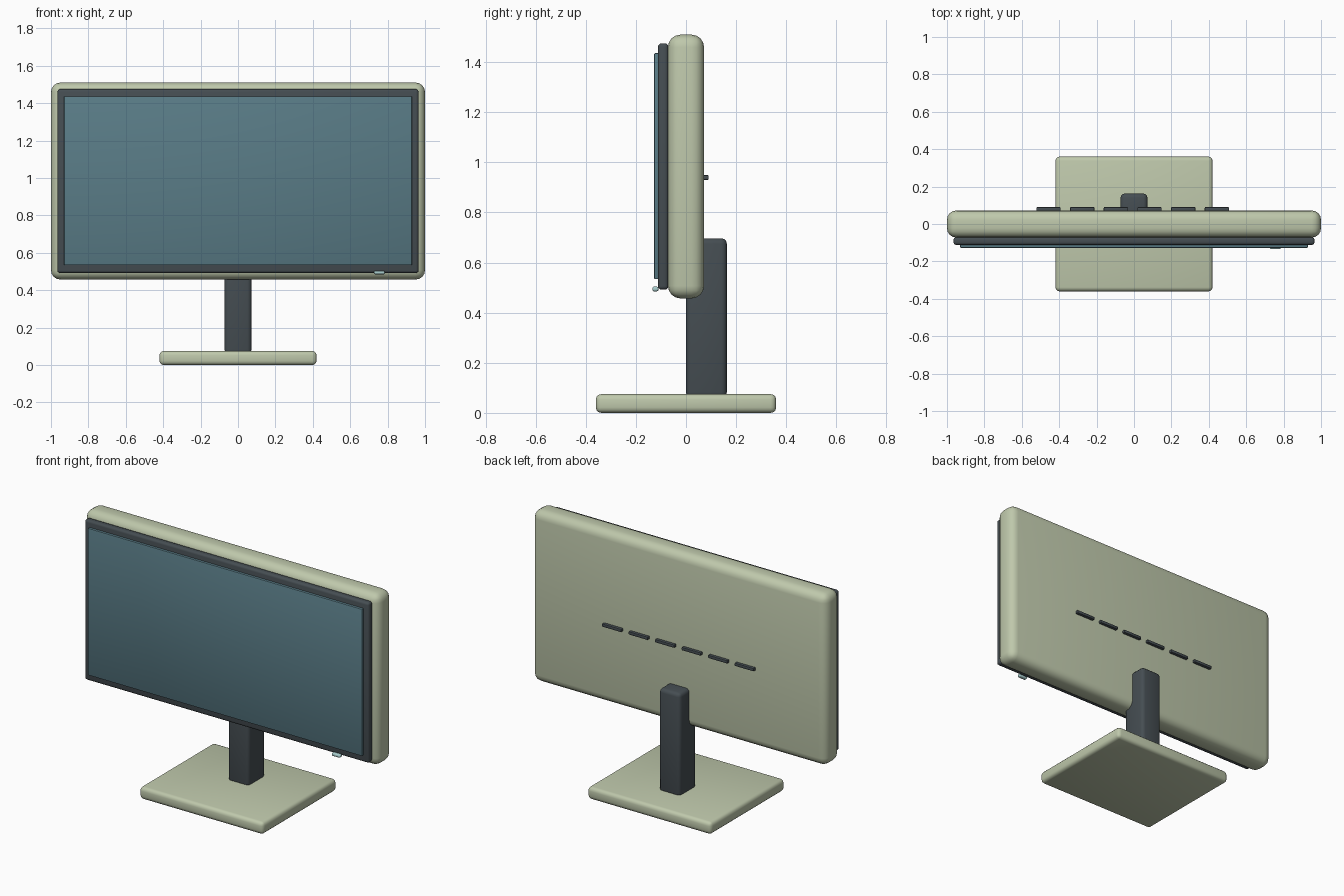
import bpy
import math

if "Cube" in bpy.data.objects:
    bpy.data.objects.remove(bpy.data.objects["Cube"])


def material(name, rgb):
    m = bpy.data.materials.new(name)
    m.diffuse_color = (*rgb, 1)
    m.use_nodes = True
    m.node_tree.nodes["Principled BSDF"].inputs["Base Color"].default_value = m.diffuse_color
    return m


SAGE = material("sage_shell", (0.52, 0.58, 0.41))
DARK = material("dark_plastic", (0.06, 0.075, 0.085))
GLASS = material("screen_glass", (0.10, 0.20, 0.24))
LIGHT = material("power_light", (0.40, 0.62, 0.62))


def rounded_box(name, x, y, z, mat, bevel, segments=3):
    """Box from (min, max) ranges on each axis, with rounded edges."""
    centre = [(a + b) / 2 for a, b in (x, y, z)]
    bpy.ops.mesh.primitive_cube_add(size=1, location=centre)
    ob = bpy.context.object
    ob.name = name
    ob.scale = [b - a for a, b in (x, y, z)]
    bpy.ops.object.transform_apply(location=False, rotation=False, scale=True)
    ob.data.materials.append(mat)
    if bevel:
        mod = ob.modifiers.new("rounding", 'BEVEL')
        mod.width = bevel
        mod.segments = segments
        bpy.ops.object.modifier_apply(modifier=mod.name)
    bpy.ops.object.shade_smooth_by_angle(angle=math.radians(35))
    return ob


# Display head: shell, bezel, glass
rounded_box("shell", (-1, 1), (-0.072, 0.072), (0.457, 1.51), SAGE, 0.05, 4)
rounded_box("bezel", (-0.965, 0.965), (-0.112, -0.07), (0.492, 1.475), DARK, 0.014)
rounded_box("screen", (-0.93, 0.93), (-0.127, -0.108), (0.534, 1.436), GLASS, 0.004, 2)

# Power light under the lower right corner of the screen
rounded_box("power_light", (0.727, 0.785), (-0.134, -0.11), (0.485, 0.504), LIGHT, 0.007)

# Row of vent slots on the back
for i in range(6):
    cx = -0.457 + 0.18 * i
    rounded_box(f"vent_{i + 1}", (cx - 0.065, cx + 0.065), (0.066, 0.09),
                (0.93, 0.949), DARK, 0.004, 2)

# Stand: neck and base plate
rounded_box("neck", (-0.072, 0.072), (0.0, 0.163), (0.06, 0.697), DARK, 0.022)
rounded_box("base", (-0.42, 0.42), (-0.36, 0.36), (0.003, 0.078), SAGE, 0.022)
for ob in bpy.data.objects:
    if ob.name == "base":
        ob.location.z -= 0.003
